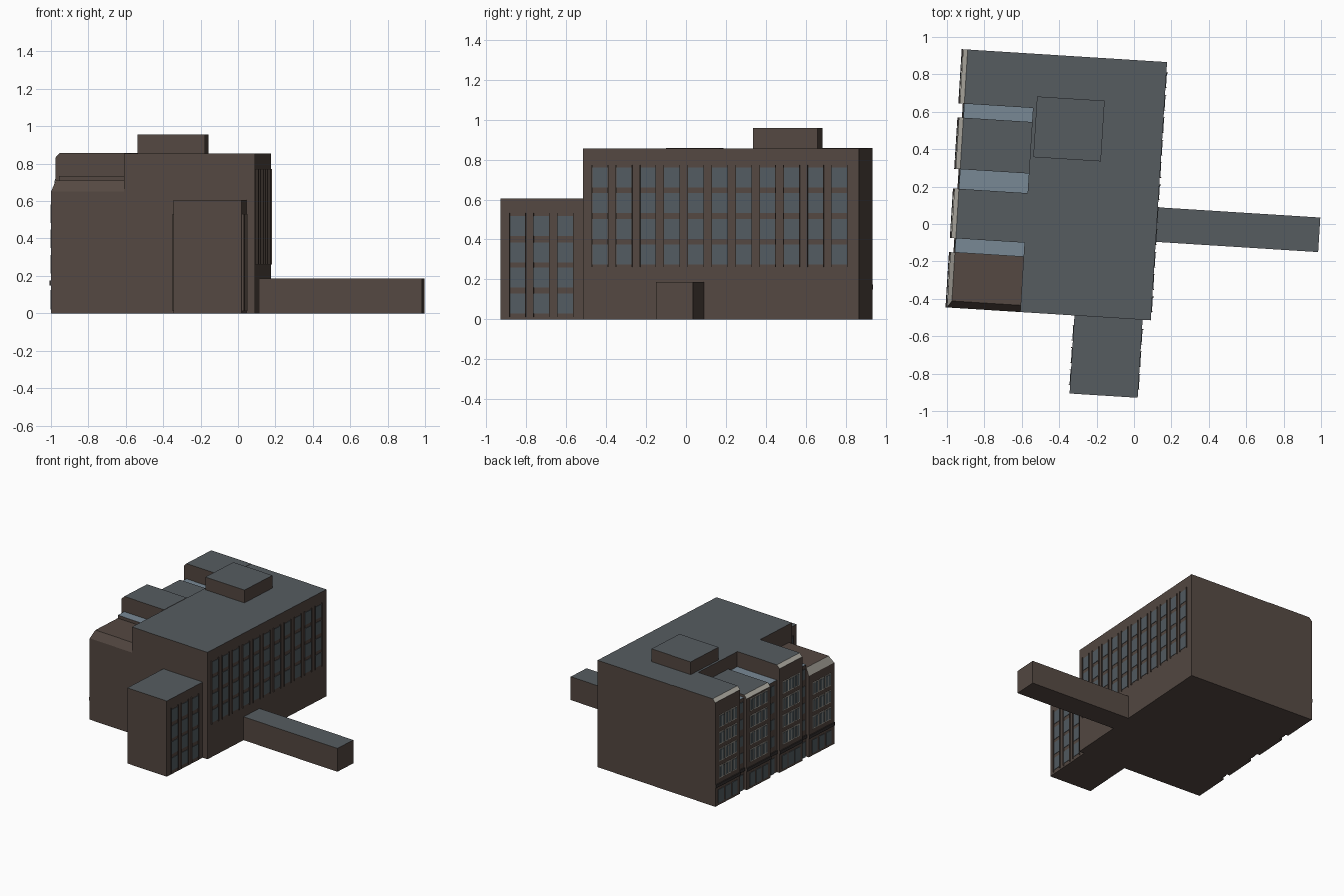
import bpy, bmesh, math
from mathutils import Matrix

if "Cube" in bpy.data.objects:
    bpy.data.objects.remove(bpy.data.objects["Cube"])

TURN = Matrix.Rotation(math.radians(-3.6), 4, 'Z')   # whole building is turned slightly


def material(name, rgb):
    m = bpy.data.materials.new(name)
    m.diffuse_color = (*rgb, 1)
    m.use_nodes = True
    m.node_tree.nodes["Principled BSDF"].inputs["Base Color"].default_value = m.diffuse_color
    return m


BRICK = material("brown_wall", (0.089, 0.065, 0.054))
ROOF = material("grey_roof", (0.093, 0.107, 0.117))
GLASS = material("window_glass", (0.086, 0.107, 0.120))
SKY = material("pale_skylight", (0.19, 0.25, 0.30))
CREAM = material("cream_trim", (0.45, 0.43, 0.38))
DARK = material("dark_trim", (0.035, 0.030, 0.028))


def build(name, boxes, wall, top=None, slope=None):
    """Boxes are (x0,x1,y0,y1,z0,z1[,left_inset,front_inset]); insets shrink the top."""
    bm = bmesh.new()
    for b in boxes:
        x0, x1, y0, y1, z0, z1 = b[:6]
        li, fi = b[6:] if len(b) > 6 else (0, 0)
        low = [bm.verts.new(p) for p in ((x0, y0, z0), (x1, y0, z0), (x1, y1, z0), (x0, y1, z0))]
        up = [bm.verts.new(p) for p in ((x0 + li, y0 + fi, z1), (x1, y0 + fi, z1),
                                        (x1, y1, z1), (x0 + li, y1, z1))]
        bm.faces.new(low[::-1])
        bm.faces.new(up)
        for i in range(4):
            j = (i + 1) % 4
            bm.faces.new((low[i], low[j], up[j], up[i]))
    bm.normal_update()
    for f in bm.faces:                       # colour by direction
        if top and f.normal.z > 0.99:
            f.material_index = 1
        elif slope and f.normal.z > 0.2 and f.normal.x < -0.2:
            f.material_index = 2
    bm.transform(TURN)
    me = bpy.data.meshes.new(name)
    bm.to_mesh(me)
    bm.free()
    for m in (wall, top or wall, slope or wall):
        me.materials.append(m)
    ob = bpy.data.objects.new(name, me)
    bpy.context.collection.objects.link(ob)
    return ob


# Main masses
build("main_block", [(-0.578, 0.122, -0.508, 0.875, 0, 0.855)], BRICK, ROOF)
build("front_wing", [(-0.287, 0.078, -0.926, -0.508, 0, 0.605)], BRICK, ROOF)
build("side_corridor", [(0.122, 0.992, -0.088, 0.097, 0, 0.187)], BRICK, ROOF)
build("roof_plant_room", [(-0.56, -0.198, 0.323, 0.648, 0.855, 0.957)], BRICK, ROOF)

# Street side bays: y0, y1, height, slope height, front inset
XL, XI = -0.970, -0.578
BAYS = [(-0.508, -0.212, 0.71, 0.06, 0.036), (-0.1365, 0.129, 0.857, 0.025, 0),
        (0.234, 0.510, 0.755, 0.025, 0), (0.585, 0.875, 0.857, 0.025, 0)]
for n, (y0, y1, h, s, fi) in enumerate(BAYS, 1):
    build(f"street_bay_{n}", [(XL, XI, y0, y1, 0, h - s)], BRICK)
    build(f"street_bay_cap_{n}", [(XL, XI, y0, y1, h - s, h, 0.024, fi)],
          BRICK, BRICK if n == 1 else ROOF, CREAM)

# Recessed links between the bays, with pale roofs
for n in range(3):
    build(f"recessed_link_{n + 1}", [(-0.946, XI, BAYS[n][1], BAYS[n + 1][0], 0, 0.735)], BRICK, SKY)


def window_grid(name, x, side, y_first, cols, rows, fin_z):
    """Square panes with thin upright fins on a wall facing +x (side=1) or -x (side=-1)."""
    panes, fins = [], []

    def slab(d, *rest):
        a, b = sorted((x, x + side * d))
        return (a, b) + rest

    for c in range(cols):
        y = y_first + 0.12 * c
        panes += [slab(0.003, y, y + 0.08, z, z + 0.1) for z in rows]
        fins += [slab(0.008, e - 0.0015, e + 0.0015, *fin_z) for e in (y, y + 0.08)]
    build(name + "_panes", panes, GLASS)
    build(name + "_fins", fins, BRICK)


window_grid("main_windows", 0.122, 1, -0.463, 11, (0.275, 0.402, 0.532, 0.66), (0.262, 0.772))
WING_ROWS = (0.03, 0.16, 0.286, 0.417)
window_grid("wing_right_windows", 0.078, 1, -0.880, 3, WING_ROWS, (0.012, 0.532))
window_grid("wing_left_windows", -0.287, -1, -0.880, 3, WING_ROWS, (0.012, 0.532))

# Street facade: framed windows, doors, ledge and rain pipes
frames, panes, bars, ledges, doors = [], [], [], [], []
for y0, y1, h, s, fi in BAYS:
    w = y1 - y0
    z = 0.22
    while z + 0.10 < h - s:
        for k in (0.25, 0.5, 0.75):
            c, r = y0 + w * k, 0.027
            frames.append((XL - 0.004, XL, c - r - 0.005, c + r + 0.005, z - 0.006, z + 0.092))
            panes.append((XL - 0.006, XL - 0.004, c - r, c + r, z, z + 0.086))
            bars.append((XL - 0.008, XL - 0.006, c - 0.002, c + 0.002, z, z + 0.086))
        z += 0.135
    ledges.append((XL - 0.008, XL, y0, y1, 0.15, 0.175))
    for k in (0.22, 0.5, 0.78):
        c = y0 + w * k
        doors.append((XL - 0.004, XL, c - 0.03, c + 0.03, 0.02, 0.125))
for n in range(3):
    a, b = BAYS[n][1], BAYS[n + 1][0]
    m = (a + b) / 2
    for z in (0.22, 0.355, 0.49, 0.625):
        panes.append((-0.950, -0.946, m - 0.02, m + 0.02, z, z + 0.08))
    ledges.append((-0.954, -0.946, a, b, 0.15, 0.175))
    doors.append((-0.950, -0.946, m - 0.022, m + 0.022, 0.0, 0.125))
build("street_window_frames", frames, CREAM)
build("street_window_panes", panes, GLASS)
build("street_window_bars", bars, CREAM)
build("street_ledge", ledges, DARK)
build("street_doors", doors, GLASS)
